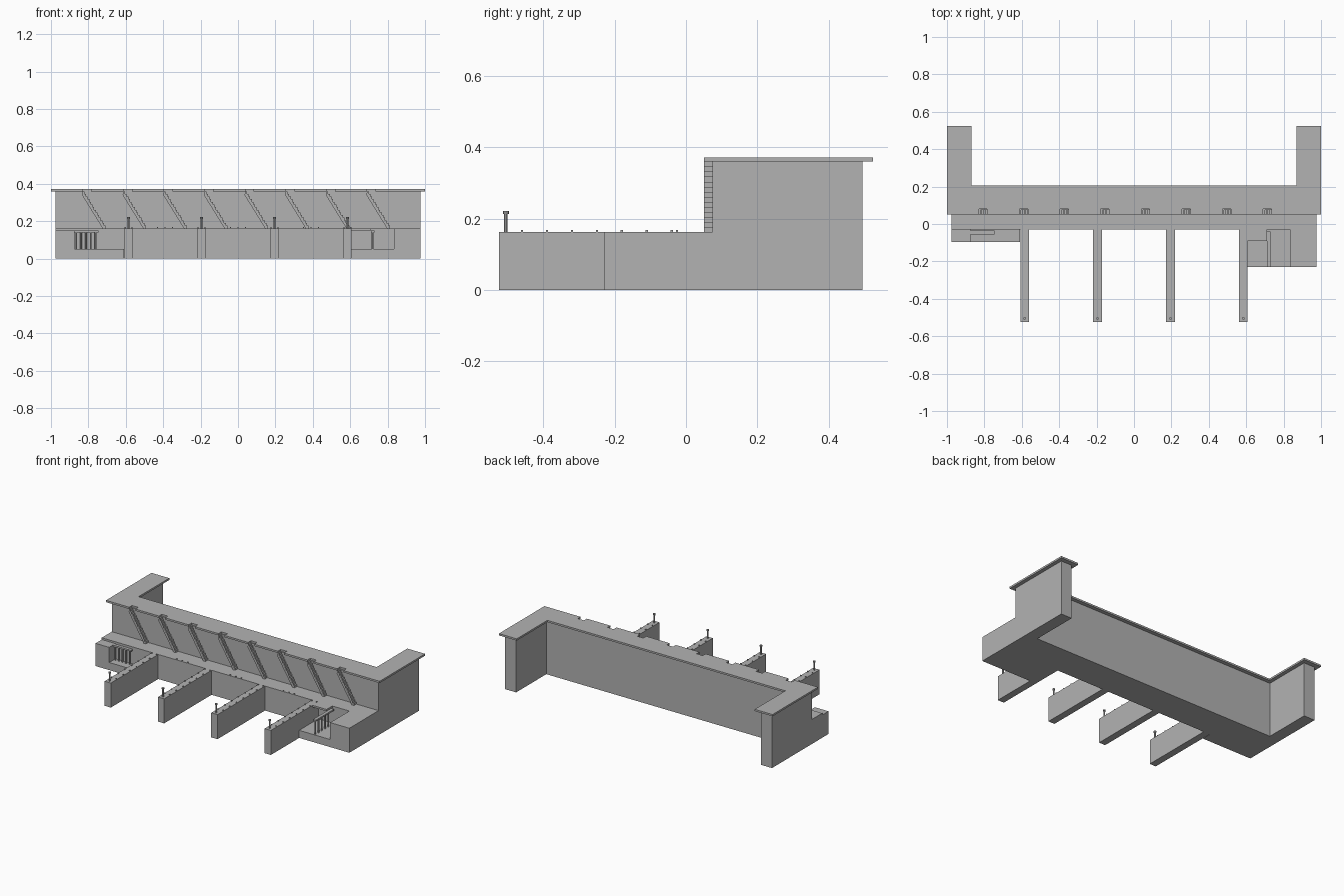
import bpy, bmesh
from mathutils import Vector

if "Cube" in bpy.data.objects:
    bpy.data.objects.remove(bpy.data.objects["Cube"], do_unlink=True)

grey = bpy.data.materials.new("stone grey")
grey.use_nodes = True
GREY = (0.448, 0.448, 0.448, 1)
grey.diffuse_color = GREY
grey.node_tree.nodes["Principled BSDF"].inputs["Base Color"].default_value = GREY


def finish(name, bm):
    bmesh.ops.recalc_face_normals(bm, faces=bm.faces)
    mesh = bpy.data.meshes.new(name)
    bm.to_mesh(mesh)
    bm.free()
    mesh.materials.append(grey)
    obj = bpy.data.objects.new(name, mesh)
    bpy.context.collection.objects.link(obj)
    return obj


def prism(name, points, low, high, axis="z"):
    """Extrude an outline from low to high along z, or along y for an x-z outline."""
    bm = bmesh.new()
    place = (lambda a, b: (a, b, low)) if axis == "z" else (lambda a, b: (a, low, b))
    face = bm.faces.new([bm.verts.new(place(a, b)) for a, b in points])
    out = bmesh.ops.extrude_face_region(bm, geom=[face])
    move = Vector((0, 0, high - low) if axis == "z" else (0, high - low, 0))
    verts = [v for v in out["geom"] if isinstance(v, bmesh.types.BMVert)]
    bmesh.ops.translate(bm, vec=move, verts=verts)
    return finish(name, bm)


def box(name, x0, x1, y0, y1, z0, z1):
    return prism(name, [(x0, y0), (x1, y0), (x1, y1), (x0, y1)], z0, z1)


def cylinder(name, x, y, z0, z1, radius):
    bm = bmesh.new()
    bmesh.ops.create_cone(bm, cap_ends=True, segments=8, radius1=radius,
                          radius2=radius, depth=z1 - z0)
    bmesh.ops.translate(bm, vec=(x, y, (z0 + z1) / 2), verts=bm.verts)
    return finish(name, bm)


DECK, WALL, TOP = 0.162, 0.36, 0.372
END, WALL_FRONT, CAP_FRONT = 0.975, 0.075, 0.05
stairs_x = [-0.83 + 0.2172 * i for i in range(8)]

# High wall with two wings reaching back
prism("high_wall", [(-END, WALL_FRONT), (END, WALL_FRONT), (END, 0.495), (0.895, 0.495),
                    (0.895, 0.18), (-0.895, 0.18), (-0.895, 0.495), (-END, 0.495)], 0, WALL)

# Overhanging cap, notched above every stair
cap = [(-1, CAP_FRONT)]
for x in stairs_x:
    cap += [(x, CAP_FRONT), (x, 0.08), (x + 0.045, 0.08), (x + 0.045, CAP_FRONT)]
cap += [(1, CAP_FRONT), (1, 0.525), (0.87, 0.525), (0.87, 0.205),
        (-0.87, 0.205), (-0.87, 0.525), (-1, 0.525)]
prism("wall_cap", cap, WALL, TOP)

# Narrow stairs running down the wall
STEPS, RUN = 14, 0.122
for x in stairs_x:
    upper, lower = [], []
    for i in range(STEPS):
        z = WALL - (WALL - DECK) * i / STEPS
        upper += [(x + RUN * i / STEPS, z), (x + RUN * (i + 1) / STEPS, z)]
    upper += [(x + RUN, DECK)]
    lower = [(x + RUN - 0.016, DECK), (x - 0.004, WALL - 0.02)]
    prism("wall_stair", upper + lower, CAP_FRONT, WALL_FRONT, "y")

# Low quay, with the solid block at its left end
prism("quay", [(-END, -0.03), (0.835, -0.03), (0.835, -0.23), (END, -0.23),
               (END, WALL_FRONT), (-END, WALL_FRONT)], 0, DECK)
box("right_quay_block", -END, -0.875, -0.095, -0.03, 0, 0.15)

# Sunken landings at both ends
box("right_landing", -0.875, -0.61, -0.095, -0.03, 0, 0.05)
box("left_landing", 0.605, 0.835, -0.23, -0.03, 0, 0.05)
box("left_landing_deck", 0.605, 0.71, -0.09, -0.03, 0.15, DECK)

# Raised walkways on posts beside the landings
box("right_walkway", -0.875, -0.745, -0.055, -0.035, 0.14, 0.15)
box("left_walkway", 0.71, 0.73, -0.23, -0.04, 0.14, 0.15)
for i in range(5):
    cylinder("right_walkway_post", -0.865 + 0.026 * i, -0.045, 0.05, 0.14, 0.005)
    cylinder("left_walkway_post", 0.72, -0.222 + 0.034 * i, 0.05, 0.14, 0.005)

# Four piers with edge cleats and a mooring post at the tip
for x in (-0.585, -0.195, 0.195, 0.585):
    box("pier", x - 0.023, x + 0.023, -0.525, -0.03, 0, DECK)
    cylinder("mooring_post", x, -0.505, DECK, 0.215, 0.005)
    cylinder("mooring_post_head", x, -0.505, 0.213, 0.222, 0.008)
    for side in (-0.018, 0.018):
        for i in range(7):
            y = -0.46 + 0.07 * i
            box("pier_cleat", x + side - 0.003, x + side + 0.003,
                y - 0.003, y + 0.003, DECK, DECK + 0.006)

# Cleats along the quay edge
for centre in (-0.39, 0, 0.39):
    for i in (-1, 0, 1):
        x = centre + 0.04 * i
        box("quay_cleat", x - 0.003, x + 0.003, -0.028, -0.022, DECK, DECK + 0.006)
